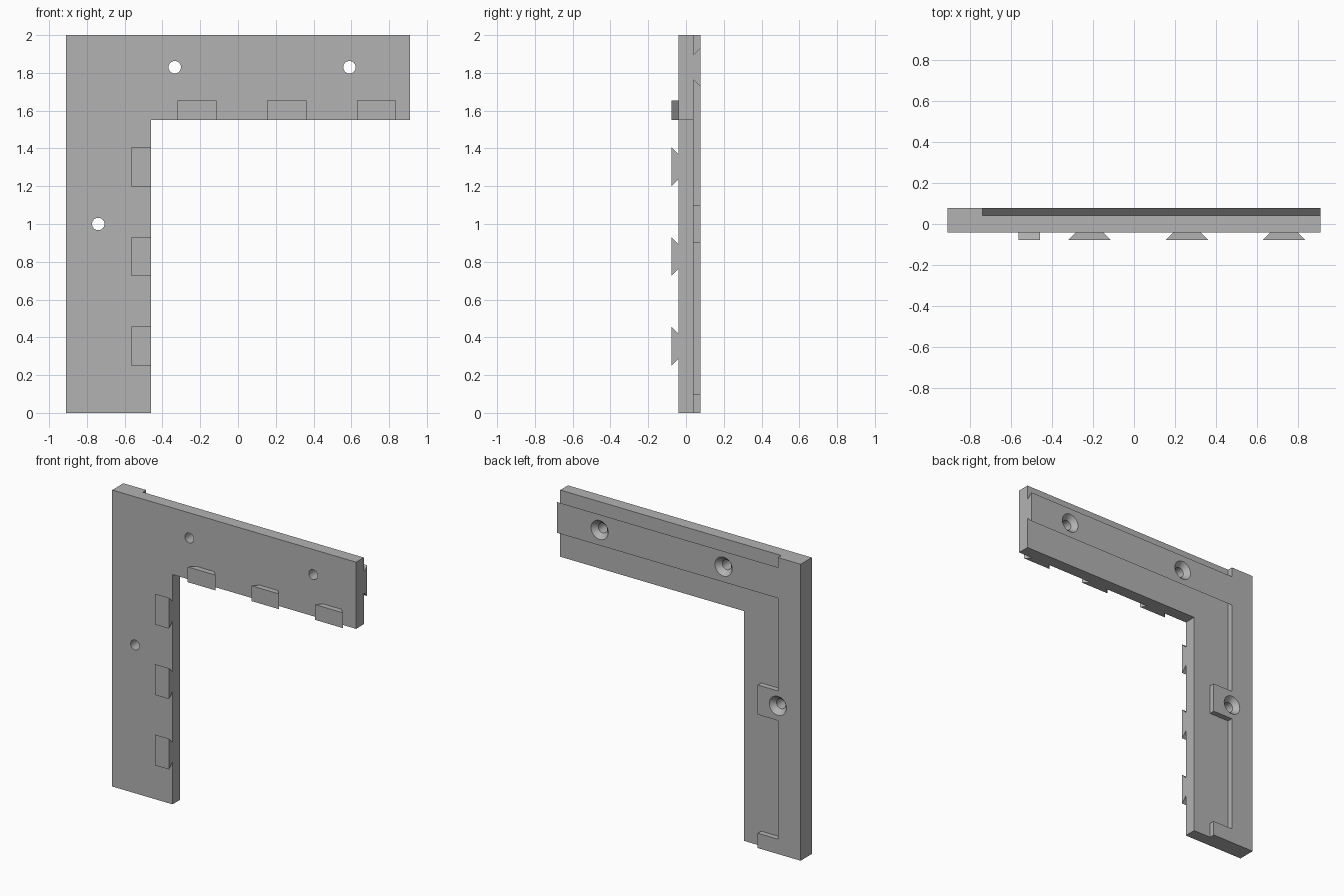
import bpy, bmesh
from math import cos, sin, tau, radians

cube = bpy.data.objects.get("Cube")
if cube:
    bpy.data.objects.remove(cube, do_unlink=True)

grey = bpy.data.materials.new("plain grey")
grey.use_nodes = True
grey.diffuse_color = (0.45, 0.45, 0.45, 1)
grey.node_tree.nodes["Principled BSDF"].inputs["Base Color"].default_value = grey.diffuse_color

# Shared dimensions
W, H, ARM = 0.91, 2.0, 0.45
FRONT, PLATE, BACK = -0.078, 0.041, 0.078
STEP = BACK - PLATE
INNER = -W + ARM
EDGE = -0.74          # edge of the thick border on the back


def finish(name, bm):
    bmesh.ops.recalc_face_normals(bm, faces=bm.faces)
    mesh = bpy.data.meshes.new(name)
    bm.to_mesh(mesh)
    bm.free()
    mesh.materials.append(grey)
    obj = bpy.data.objects.new(name, mesh)
    bpy.context.collection.objects.link(obj)
    return obj


def prism(name, profile, offset):
    """Extrude a closed outline of 3D points along an offset."""
    bm = bmesh.new()
    face = bm.faces.new([bm.verts.new(p) for p in profile])
    out = bmesh.ops.extrude_face_region(bm, geom=[face], use_keep_orig=True)
    verts = [v for v in out["geom"] if isinstance(v, bmesh.types.BMVert)]
    bmesh.ops.translate(bm, verts=verts, vec=offset)
    return finish(name, bm)


def slab(name, outline, y0, y1):
    return prism(name, [(x, y0, z) for x, z in outline], (0, y1 - y0, 0))


# L-shaped plate
plate = slab("corner_plate", [(-W, 0), (INNER, 0), (INNER, H - ARM), (W, H - ARM),
                              (W, H), (-W, H)], -PLATE, PLATE)

# Raised border on the back, with the foot tab and the screw block
TAB = -0.59
border = slab("back_border", [(-W, 0), (TAB, 0), (TAB, 0.1), (EDGE, 0.1), (EDGE, 0.9),
                              (TAB, 0.9), (TAB, 1.1), (EDGE, 1.1), (EDGE, H), (-W, H)],
              PLATE, BACK)

# Dovetail rail along the back of the top arm
RAIL_Z, HALF = 1.83, 0.104
rail = prism("back_rail", [(EDGE, PLATE, RAIL_Z - HALF + STEP), (EDGE, BACK, RAIL_Z - HALF),
                           (EDGE, BACK, RAIL_Z + HALF), (EDGE, PLATE, RAIL_Z + HALF - STEP)],
             (W - EDGE, 0, 0))

# Dovetail tabs on the front, along both inner edges
dovetail = [(-HALF, FRONT), (HALF, FRONT), (HALF - STEP, -PLATE), (-HALF + STEP, -PLATE)]
for i in range(3):
    cx, cz = -0.217 + 0.475 * i, 1.303 - 0.475 * i
    prism(f"top_tab_{i + 1}", [(cx + a, y, H - ARM) for a, y in dovetail], (0, 0, 0.103))
    prism(f"side_tab_{i + 1}", [(INNER, y, cz + a) for a, y in dovetail], (-0.103, 0, 0))

# Countersunk screw holes: one lathed cutter for all three
SIDES = 32
bm = bmesh.new()
for hx, hz in [(-0.335, RAIL_Z), (0.59, RAIL_Z), (EDGE, 1.0)]:
    rings = []
    for r, y in [(0.033, -0.1), (0.033, 0.045), (0.064, BACK), (0.064, 0.1)]:
        rings.append([bm.verts.new((hx + r * cos(tau * k / SIDES), y, hz + r * sin(tau * k / SIDES)))
                      for k in range(SIDES)])
    for a, b in zip(rings, rings[1:]):
        for k in range(SIDES):
            n = (k + 1) % SIDES
            bm.faces.new((a[k], a[n], b[n], b[k]))
    bm.faces.new(rings[0])
    bm.faces.new(rings[-1])
cutter = finish("hole_cutter", bm)
cutter.hide_render = True

for obj in (plate, border, rail):
    mod = obj.modifiers.new("holes", "BOOLEAN")
    mod.operation, mod.solver, mod.object = "DIFFERENCE", "EXACT", cutter
    bpy.ops.object.select_all(action="DESELECT")
    bpy.context.view_layer.objects.active = obj
    obj.select_set(True)
    bpy.ops.object.modifier_apply(modifier=mod.name)
    bpy.ops.object.shade_smooth_by_angle(angle=radians(30))
bpy.data.objects.remove(cutter, do_unlink=True)
